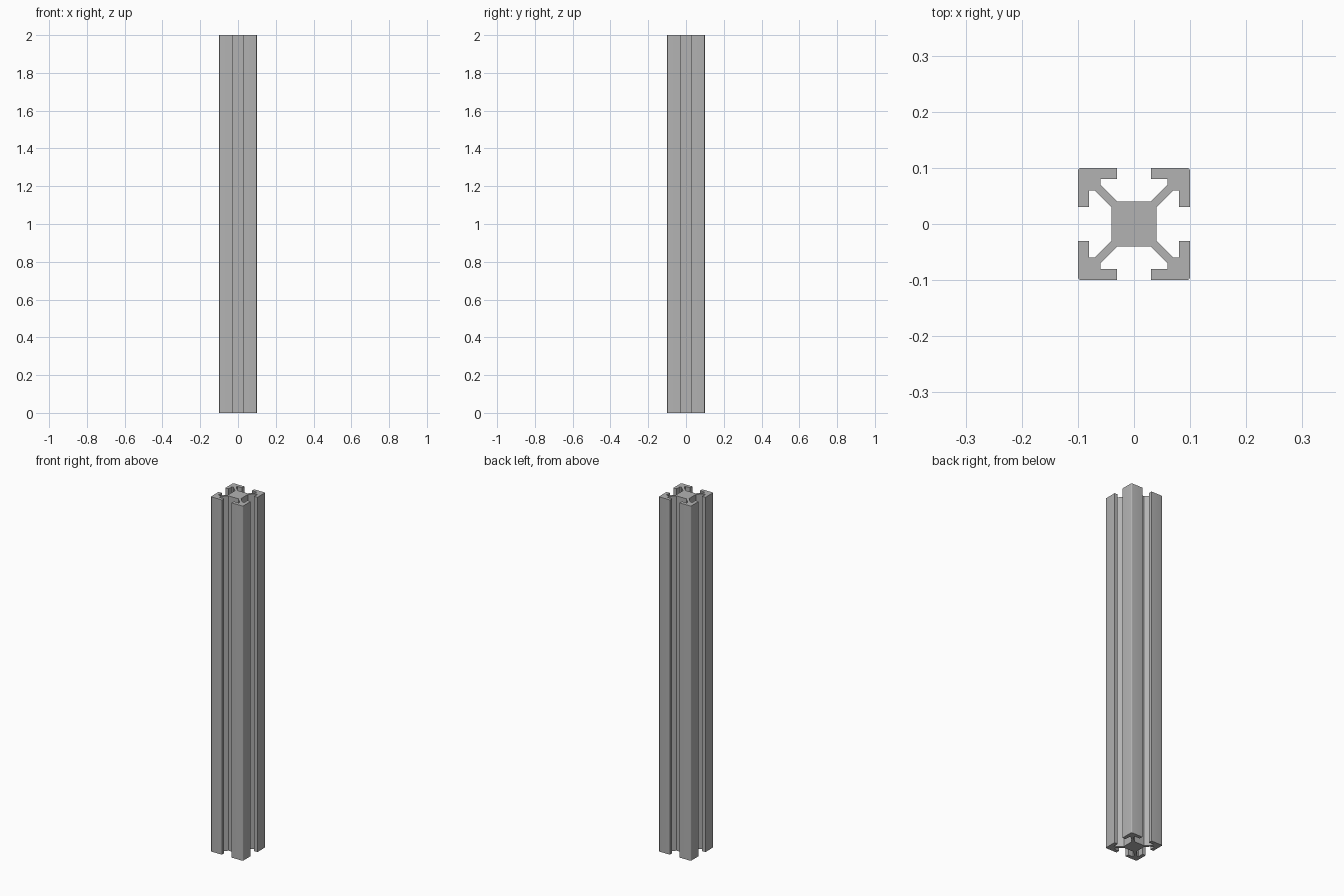
import bpy
import bmesh
from math import pi
from mathutils import Matrix, Vector

cube = bpy.data.objects.get("Cube")
if cube:
    bpy.data.objects.remove(cube, do_unlink=True)

LENGTH = 2.0
HALF = 0.1

# Aluminium colour
metal = bpy.data.materials.new("aluminium_grey")
metal.use_nodes = True
colour = (0.45, 0.45, 0.45, 1)
metal.diffuse_color = colour
metal.node_tree.nodes["Principled BSDF"].inputs["Base Color"].default_value = colour

# Half a corner arm: core, diagonal web, slot undercut, lip, outer corner
half_arm = [(0.03, 0.04), (0.06, 0.07), (0.06, 0.08),
            (0.03, 0.08), (0.03, HALF)]
# The arm is symmetric about its diagonal, listed clockwise
arm = half_arm + [(HALF, HALF)] + [(y, x) for x, y in reversed(half_arm)]

# Repeat the arm round the four corners to close the section
bm = bmesh.new()
outline = []
for turn in range(4):
    spin = Matrix.Rotation(-turn * pi / 2, 3, 'Z')
    outline += [bm.verts.new(spin @ Vector((x, y, 0))) for x, y in arm]
section = bm.faces.new(outline)

# Extrude the section to full length
top = bmesh.ops.extrude_face_region(bm, geom=[section], use_keep_orig=True)["geom"]
bmesh.ops.translate(bm, vec=(0, 0, LENGTH),
                    verts=[g for g in top if isinstance(g, bmesh.types.BMVert)])

# Round the four long outer edges
corners = [e for e in bm.edges
           if e.calc_length() > 1
           and all(min(abs(v.co.x), abs(v.co.y)) > HALF - 0.001 for v in e.verts)]
bmesh.ops.bevel(bm, geom=corners, offset=0.006, segments=4,
                profile=0.5, affect='EDGES')
bmesh.ops.recalc_face_normals(bm, faces=bm.faces)

mesh = bpy.data.meshes.new("slotted_rail")
bm.to_mesh(mesh)
bm.free()
mesh.materials.append(metal)
rail = bpy.data.objects.new("slotted_rail", mesh)
bpy.context.collection.objects.link(rail)

# Smooth the rounded edges and keep the rest crisp
bpy.context.view_layer.objects.active = rail
rail.select_set(True)
bpy.ops.object.shade_smooth_by_angle(angle=pi / 6)
